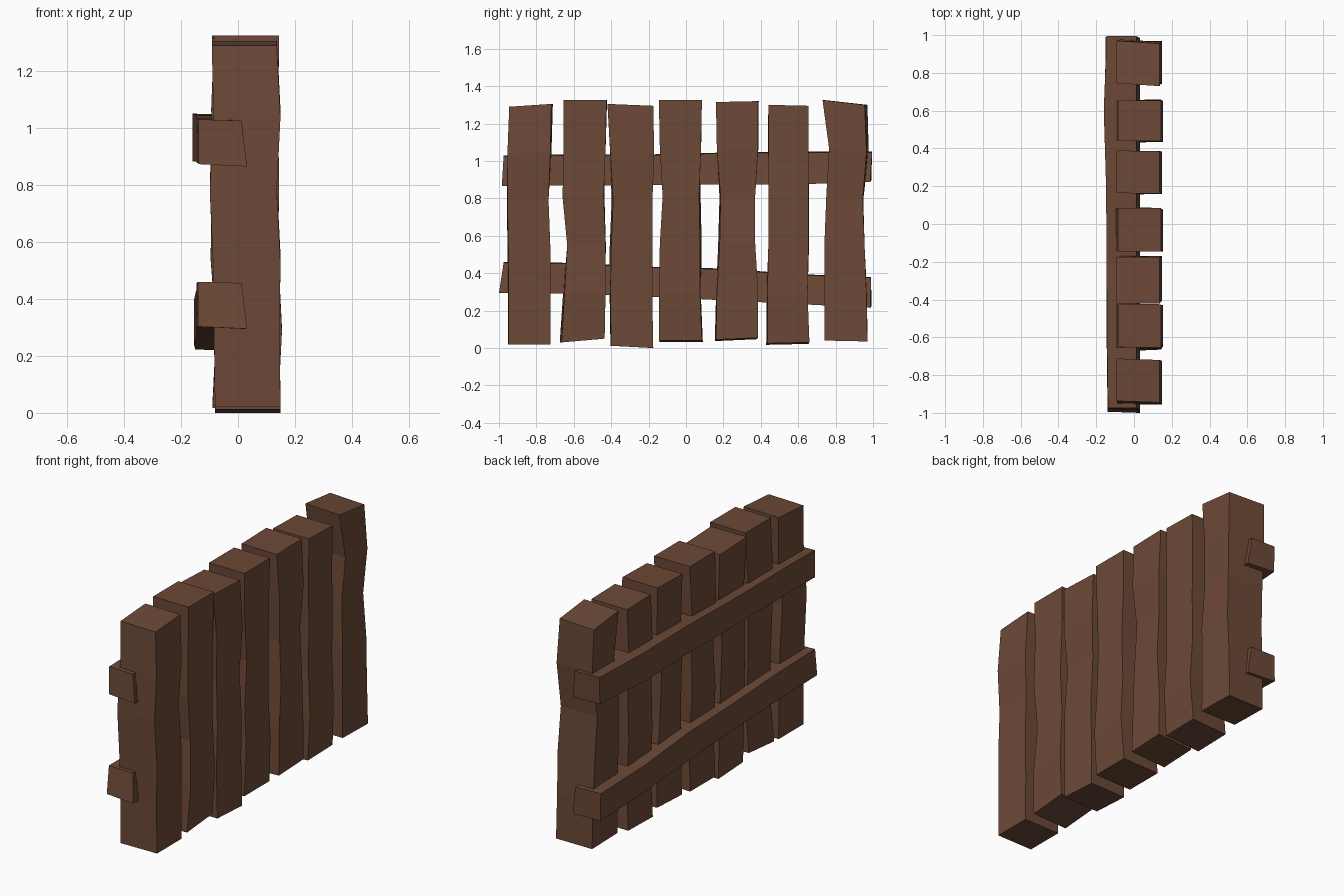
import bpy, bmesh

wood = bpy.data.materials.new("brown wood")
wood.diffuse_color = (0.15, 0.066, 0.038, 1)


def loft(name, rings):
    """Closed four-sided bar through a list of 4-point rings."""
    bm = bmesh.new()
    vs = [[bm.verts.new(p) for p in r] for r in rings]
    for a, b in zip(vs, vs[1:]):
        for i in range(4):
            j = (i + 1) % 4
            bm.faces.new((a[i], a[j], b[j], b[i]))
    bm.faces.new(vs[0][::-1])
    bm.faces.new(vs[-1])
    bmesh.ops.recalc_face_normals(bm, faces=bm.faces)
    me = bpy.data.meshes.new(name)
    bm.to_mesh(me)
    bm.free()
    me.materials.append(wood)
    ob = bpy.data.objects.new(name, me)
    bpy.context.collection.objects.link(ob)


# Planks: left edge y, right edge y (bottom to top),
# end heights (bottom l/r, top l/r), back shift in y (bottom, top)
planks = [
    ((-.95, -.95, -.95, -.955, -.955, -.945), (-.725, -.725, -.725, -.735, -.725, -.72),
     (.02, .02, 1.29, 1.305), (-.003, .008)),
    ((-.665, -.65, -.635, -.66, -.655, -.655), (-.435, -.43, -.43, -.44, -.43, -.425),
     (.03, .05, 1.325, 1.325), (-.01, .003)),
    ((-.40, -.405, -.40, -.39, -.405, -.42), (-.175, -.18, -.18, -.18, -.17, -.175),
     (.012, .0, 1.305, 1.295), (-.004, .0)),
    ((-.145, -.145, -.14, -.125, -.14, -.145), (.085, .075, .075, .07, .08, .085),
     (.04, .04, 1.325, 1.325), (.005, .0)),
    ((.16, .165, .18, .185, .165, .16), (.385, .385, .37, .37, .385, .385),
     (.045, .055, 1.315, 1.32), (-.006, .004)),
    ((.435, .435, .44, .44, .44, .44), (.66, .65, .655, .655, .655, .655),
     (.025, .03, 1.30, 1.295), (-.006, .0)),
    ((.74, .74, .74, .75, .765, .73), (.97, .965, .955, .945, .965, .955),
     (.04, .035, 1.325, 1.30), (.0, .015)),
]
front_x = (.145, .15, .145, .14, .145, .14)
back_x = (-.085, -.08, -.092, -.095, -.09, -.088)
for n, (left, right, (bl, br, tl, tr), (sb, st)) in enumerate(planks):
    rings = []
    for k in range(6):
        t = k / 5
        zl, zr = bl + (tl - bl) * t, br + (tr - br) * t
        s = sb + (st - sb) * t
        if k in (2, 3):                      # alternate slight twist mid-plank
            s += .006 * (-1) ** (n + 1)
        dx = .004 * (-1) ** (n + k)
        xf, xb = front_x[k] + dx, back_x[k] + dx
        dz = -.008 if k == 0 and n in (3, 4, 5) else 0
        rings.append([(xb, left[k] + s, zl + dz), (xf, left[k], zl),
                      (xf, right[k], zr), (xb, right[k] + s, zr + dz)])
    loft(f"plank_{n + 1}", rings)


# Rails: (y at top, y at bottom, back x, top z, bottom z) along the length
rails = {
    "upper_rail": [(-.975, -.985, -.138, 1.03, .865), (-.6, -.6, -.143, 1.035, .87),
                   (-.2, -.2, -.145, 1.035, .87), (.2, .2, -.148, 1.045, .875),
                   (.6, .6, -.16, 1.05, .875), (.995, .985, -.145, 1.05, .888)],
    "lower_rail": [(-.975, -1., -.14, .46, .295), (-.6, -.6, -.145, .455, .29),
                   (-.2, -.2, -.145, .435, .275), (.2, .2, -.148, .425, .255),
                   (.6, .6, -.155, .395, .235), (.99, .985, -.15, .38, .215)],
}
for name, pts in rails.items():
    loft(name, [[(xb, yt, zt), (.012, yt, zt - .004), (.032, yb, zb), (xb, yb + .006, zb + .008)]
                for yt, yb, xb, zt, zb in pts])
